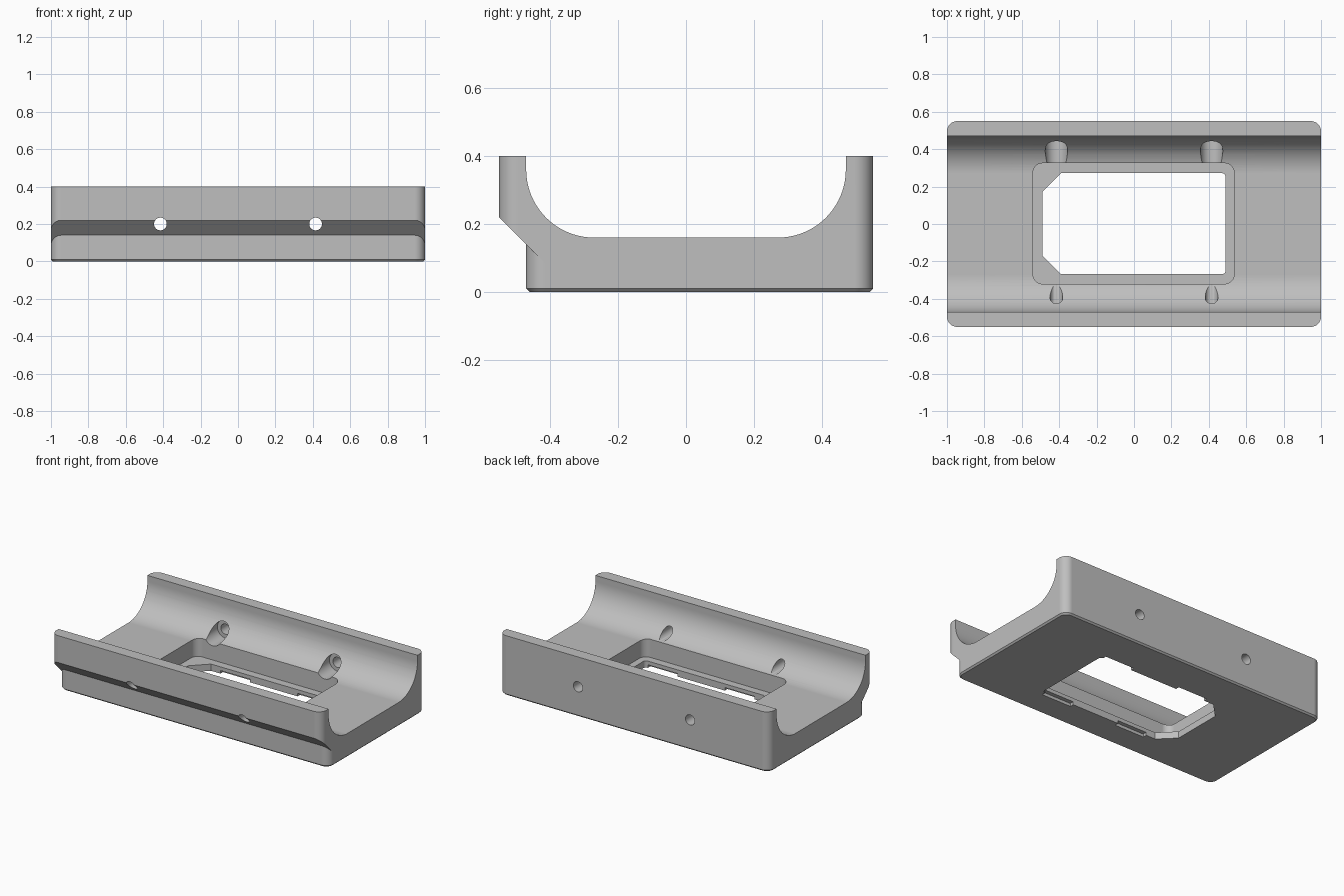
import bpy
import bmesh
from math import sin, cos, pi, radians
from mathutils import Vector, Matrix

cube = bpy.data.objects.get("Cube")
if cube:
    bpy.data.objects.remove(cube, do_unlink=True)

grey = bpy.data.materials.new("plain grey")
grey.use_nodes = True
colour = (0.52, 0.52, 0.52, 1)
grey.diffuse_color = colour
grey.node_tree.nodes["Principled BSDF"].inputs["Base Color"].default_value = colour


def arc(cx, cy, r, start, steps=12):
    """Quarter arc, anticlockwise from the start angle in degrees."""
    angles = [radians(start) + pi / 2 * i / steps for i in range(steps + 1)]
    return [(cx + r * cos(a), cy + r * sin(a)) for a in angles]


def rounded_rect(x0, x1, y0, y1, r):
    return (arc(x1 - r, y1 - r, r, 0) + arc(x0 + r, y1 - r, r, 90)
            + arc(x0 + r, y0 + r, r, 180) + arc(x1 - r, y0 + r, r, 270))


def make_object(name, bm):
    bmesh.ops.recalc_face_normals(bm, faces=bm.faces)
    mesh = bpy.data.meshes.new(name)
    bm.to_mesh(mesh)
    bm.free()
    mesh.materials.append(grey)
    obj = bpy.data.objects.new(name, mesh)
    bpy.context.collection.objects.link(obj)
    return obj


def loft(layers):
    """Solid through stacked (outline, z) layers with equal point counts."""
    bm = bmesh.new()
    rings = [[bm.verts.new((x, y, z)) for x, y in pts] for pts, z in layers]
    bm.faces.new(rings[0][::-1])
    bm.faces.new(rings[-1])
    for low, high in zip(rings, rings[1:]):
        for i in range(len(low)):
            j = (i + 1) % len(low)
            bm.faces.new((low[i], low[j], high[j], high[i]))
    return bm


def prism(name, outline, z0, z1):
    return make_object(name, loft([(outline, z0), (outline, z1)]))


def bore(name, x, z, r, y0, y1):
    bm = bmesh.new()
    turn = Matrix.Translation((x, (y0 + y1) / 2, z)) @ Matrix.Rotation(pi / 2, 4, 'X')
    bmesh.ops.create_cone(bm, cap_ends=True, segments=32, radius1=r, radius2=r,
                          depth=y1 - y0, matrix=turn)
    return make_object(name, bm)


def combine(target, tool, operation='DIFFERENCE'):
    mod = target.modifiers.new("combine", 'BOOLEAN')
    mod.operation = operation
    mod.solver = 'EXACT'
    mod.object = tool
    bpy.context.view_layer.objects.active = target
    bpy.ops.object.modifier_apply(modifier=mod.name)
    bpy.data.objects.remove(tool, do_unlink=True)


# Lower body with a fine chamfer round the bottom
foot = rounded_rect(-1, 1, -0.47, 0.55, 0.055)
foot_inset = rounded_rect(-0.99, 0.99, -0.46, 0.54, 0.045)
body = make_object("cradle_body", loft([(foot_inset, 0), (foot, 0.01), (foot, 0.3)]))

# Upper body, overhanging the front with a sloped underside
top = rounded_rect(-1, 1, -0.55, 0.55, 0.055)
bm = loft([(top, 0.08), (top, 0.4)])
cut = bmesh.ops.bisect_plane(bm, geom=bm.verts[:] + bm.edges[:] + bm.faces[:],
                             plane_co=Vector((0, -0.55, 0.22)),
                             plane_no=Vector((0, -1, -1)).normalized(), clear_outer=True)
bmesh.ops.holes_fill(bm, edges=[e for e in bm.edges if e.is_boundary])
combine(body, make_object("upper_body", bm), 'UNION')

# Long rounded channel, drawn in (y, z) and swept along x
channel = [(0.47, 0.5), (-0.47, 0.5)] + arc(-0.27, 0.36, 0.2, 180, 20) + arc(0.27, 0.36, 0.2, 270, 20)
tool = prism("channel_cutter", channel, -1.2, 1.2)
tool.data.transform(Matrix(((0, 0, 1, 0), (1, 0, 0, 0), (0, 1, 0, 0), (0, 0, 0, 1))))
combine(body, tool)

# Pocket and through window with two clipped corners
combine(body, prism("pocket_cutter", rounded_rect(-0.54, 0.535, -0.32, 0.325, 0.05), 0.045, 0.3))
window = ([(-0.39, 0.272), (-0.49, 0.172), (-0.49, -0.168), (-0.39, -0.268)]
          + arc(0.47, -0.248, 0.02, 270, 5) + arc(0.47, 0.252, 0.02, 0, 5))
combine(body, prism("window_cutter", window, -0.1, 0.2))

# Shallow clip notches under the window rim
for x0 in (0.25, -0.32):
    for y0 in (-0.295, 0.25):
        notch = [(x0, y0), (x0 + 0.22, y0), (x0 + 0.22, y0 + 0.048), (x0, y0 + 0.048)]
        combine(body, prism("notch_cutter", notch, -0.05, 0.02))

# Screw holes through both walls, counterbored inside the back wall
for x in (-0.415, 0.415):
    combine(body, bore("hole_cutter", x, 0.2, 0.034, -0.7, 0.7))
    combine(body, bore("counterbore_cutter", x, 0.2, 0.06, 0.26, 0.46))

# Smooth the curves, keep the flats flat
body.select_set(True)
bpy.context.view_layer.objects.active = body
bpy.ops.object.shade_smooth_by_angle(angle=radians(25))
weighted = body.modifiers.new("flat_faces", 'WEIGHTED_NORMAL')
weighted.keep_sharp = True
